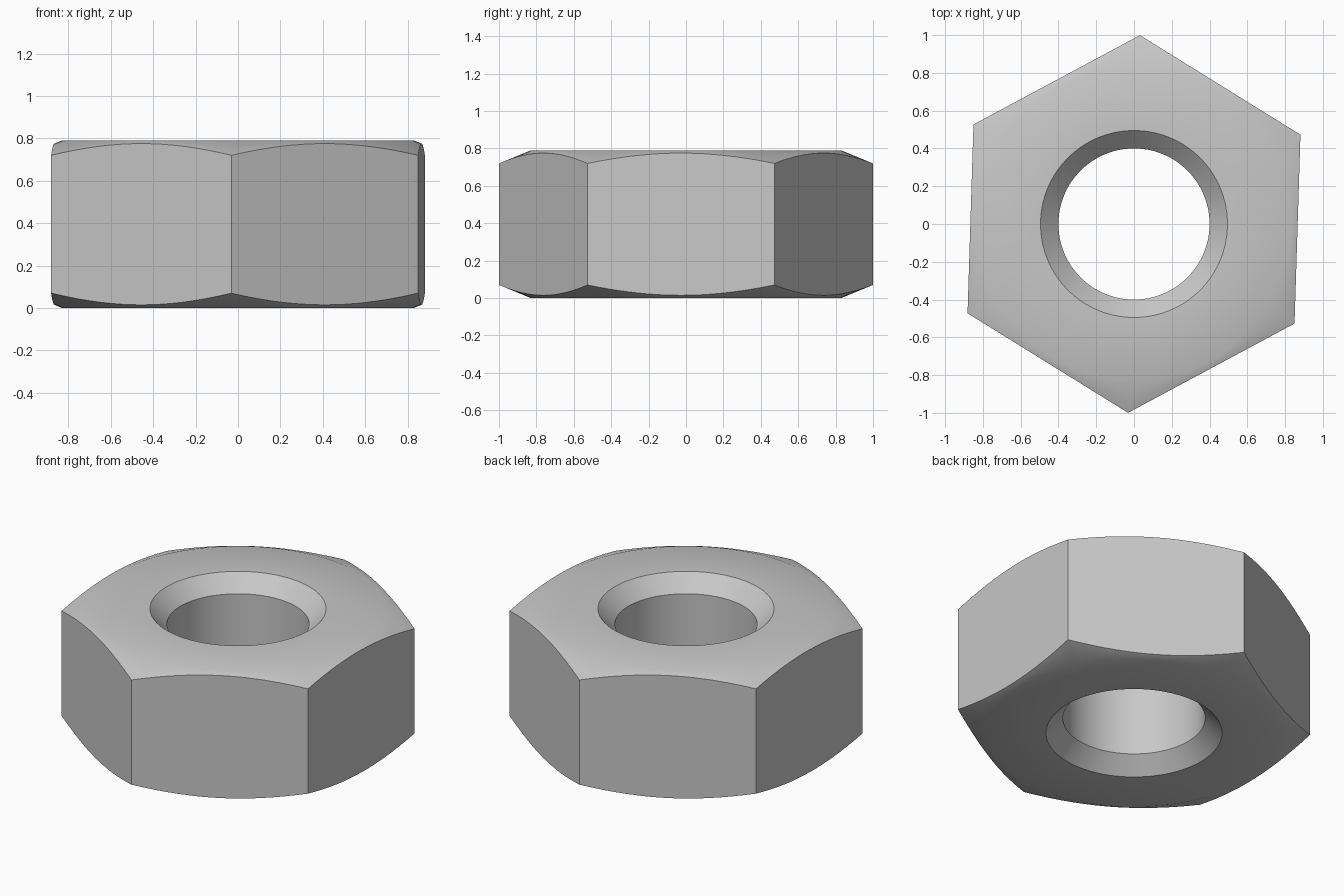
import bpy, bmesh
from math import cos, sin, pi, radians

cube = bpy.data.objects.get("Cube")
if cube:
    bpy.data.objects.remove(cube, do_unlink=True)

HEIGHT = 0.79
CORNER = 1.0                      # hexagon corner radius
FLAT = CORNER * cos(pi / 6)       # centre to flat side
FACE_R = 0.83                     # where the corner chamfer starts
DROP = 0.07                       # chamfer drop at the corners
HOLE_R, SINK_R = 0.4, 0.495       # bore and countersink radii
PER_SIDE = 16
COUNT = 6 * PER_SIDE
TURN = radians(88.2)

# Steel material
steel = bpy.data.materials.new("steel_grey")
steel.use_nodes = True
colour = (0.58, 0.58, 0.58, 1)
steel.diffuse_color = colour
steel.node_tree.nodes["Principled BSDF"].inputs["Base Color"].default_value = colour


def section(a):
    """Closed radial cross-section (radius, height) at angle a from a corner."""
    r = FLAT / cos(a % (pi / 3) - pi / 6)
    drop = DROP * (r - FACE_R) / (CORNER - FACE_R)
    sink = SINK_R - HOLE_R
    lower = [(HOLE_R, sink), (SINK_R, 0), (FACE_R, 0), (r, drop)]
    return lower + [(pr, HEIGHT - pz) for pr, pz in reversed(lower)]


# Nut body: sections joined around the axis
bm = bmesh.new()
rings = []
for i in range(COUNT):
    a = 2 * pi * i / COUNT
    rings.append([bm.verts.new((r * cos(a + TURN), r * sin(a + TURN), z))
                  for r, z in section(a)])
for i, ring in enumerate(rings):
    after = rings[(i + 1) % COUNT]
    for j in range(len(ring)):
        k = (j + 1) % len(ring)
        bm.faces.new((ring[j], after[j], after[k], ring[k]))
bmesh.ops.recalc_face_normals(bm, faces=bm.faces)

mesh = bpy.data.meshes.new("hex_nut")
bm.to_mesh(mesh)
bm.free()
mesh.materials.append(steel)
nut = bpy.data.objects.new("hex_nut", mesh)
bpy.context.collection.objects.link(nut)

# Smooth the bore and chamfers, keep the hard edges
bpy.ops.object.select_all(action="DESELECT")
nut.select_set(True)
bpy.context.view_layer.objects.active = nut
bpy.ops.object.shade_smooth_by_angle(angle=radians(30))
